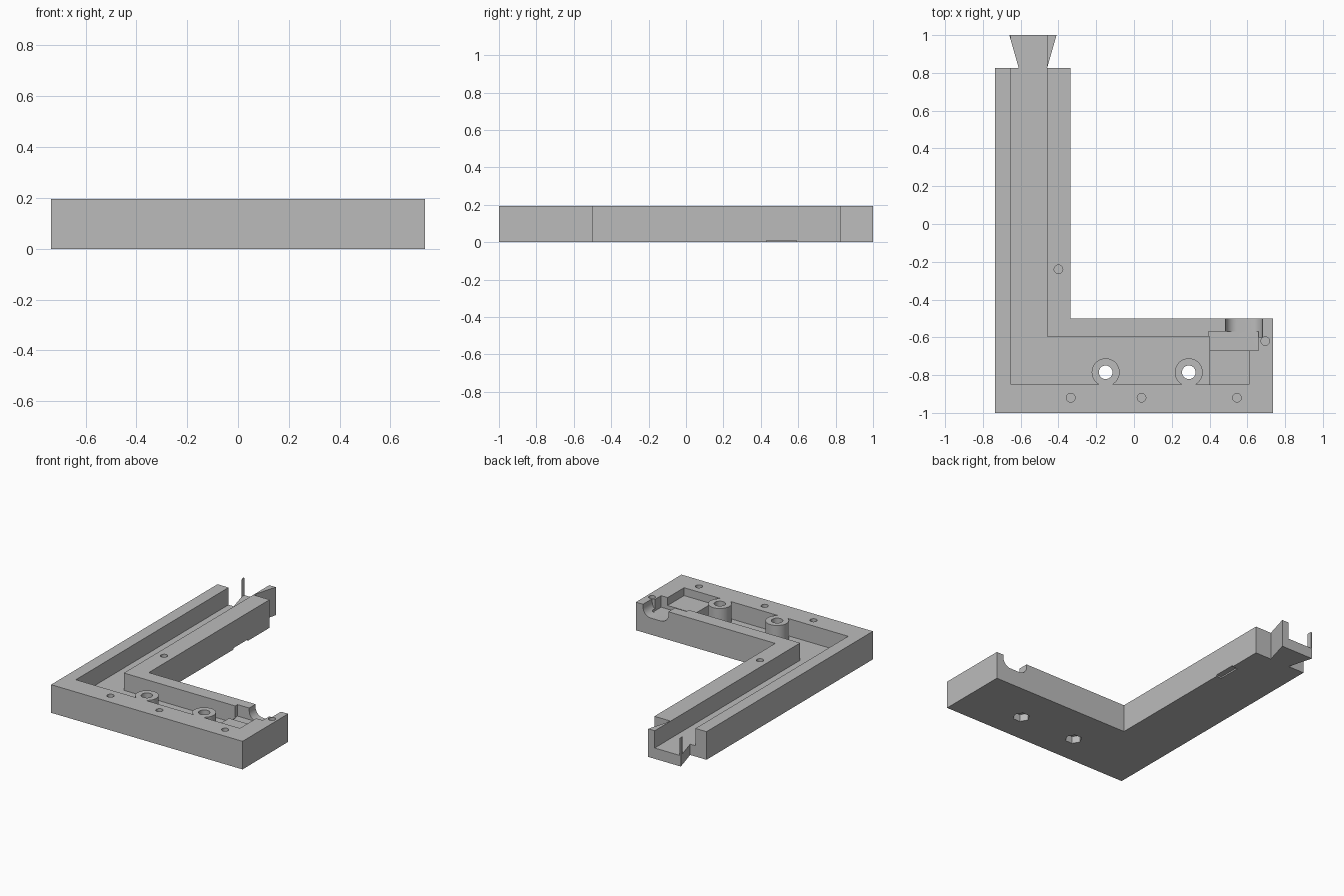
import bpy, bmesh, math

old = bpy.data.objects.get("Cube")
if old:
    bpy.data.objects.remove(old, do_unlink=True)

TOP, FLOOR = 0.195, 0.075
ABOVE = TOP + 0.1

grey = bpy.data.materials.new("plain_grey")
grey.use_nodes = True
grey.diffuse_color = (0.5, 0.5, 0.5, 1)
grey.node_tree.nodes["Principled BSDF"].inputs["Base Color"].default_value = (0.5, 0.5, 0.5, 1)


def prism(name, points, low, high, axis="z"):
    """Extrude a closed outline along z, or an x-z outline along y."""
    bm = bmesh.new()
    place = (lambda a, b, c: (a, b, c)) if axis == "z" else (lambda a, b, c: (a, c, b))
    rings = [[bm.verts.new(place(a, b, h)) for a, b in points] for h in (low, high)]
    bm.faces.new(rings[0])
    bm.faces.new(rings[1])
    n = len(points)
    for i in range(n):
        j = (i + 1) % n
        bm.faces.new((rings[0][i], rings[0][j], rings[1][j], rings[1][i]))
    bmesh.ops.recalc_face_normals(bm, faces=bm.faces)
    mesh = bpy.data.meshes.new(name)
    bm.to_mesh(mesh)
    bm.free()
    mesh.materials.append(grey)
    obj = bpy.data.objects.new(name, mesh)
    bpy.context.collection.objects.link(obj)
    return obj


def box(name, x0, x1, y0, y1, low, high):
    return prism(name, [(x0, y0), (x1, y0), (x1, y1), (x0, y1)], low, high)


def cylinder(name, center, radius, low, high, sides=32):
    angles = [2 * math.pi * i / sides for i in range(sides)]
    ring = [(center[0] + radius * math.cos(a), center[1] + radius * math.sin(a)) for a in angles]
    return prism(name, ring, low, high)


def combine(target, tool, operation="DIFFERENCE"):
    """Apply a boolean and remove the tool."""
    tool.hide_render = True
    mod = target.modifiers.new("cut", "BOOLEAN")
    mod.operation, mod.solver, mod.object = operation, "EXACT", tool
    bpy.context.view_layer.update()
    graph = bpy.context.evaluated_depsgraph_get()
    mesh = bpy.data.meshes.new_from_object(target.evaluated_get(graph))
    target.modifiers.clear()
    target.data = mesh
    bpy.data.objects.remove(tool, do_unlink=True)


# L-shaped body with a dovetail at the end of the long arm
frame = prism("corner_frame", [
    (-0.735, -1), (0.735, -1), (0.735, -0.5), (-0.335, -0.5), (-0.335, 0.825),
    (-0.46, 0.825), (-0.41, 1), (-0.66, 1), (-0.61, 0.825), (-0.735, 0.825)], 0, TOP)

# Deep channel along both arms, open at the dovetail
combine(frame, prism("channel", [
    (-0.65, -0.85), (0.4, -0.85), (0.4, -0.595), (-0.46, -0.595),
    (-0.46, 1.1), (-0.65, 1.1)], FLOOR, ABOVE))

# Shallow pocket, socket recess and rounded cable notch
combine(frame, box("pocket", 0.39, 0.61, -0.85, -0.595, 0.14, ABOVE))
combine(frame, box("socket", 0.395, 0.66, -0.67, -0.57, 0.115, ABOVE))
left, right, base, r = 0.485, 0.68, 0.115, 0.06
notch = [(right, ABOVE), (left, ABOVE)]
for cx, start in ((left + r, math.pi), (right - r, 1.5 * math.pi)):
    for i in range(9):
        a = start + i * math.pi / 16
        notch.append((cx + r * math.cos(a), base + r + r * math.sin(a)))
combine(frame, prism("cable_notch", notch, -0.6, -0.4, axis="y"))

# Screw bosses with through holes and hexagonal nut recesses underneath
for x in (-0.15, 0.29):
    spot = (x, -0.785)
    combine(frame, cylinder("boss", spot, 0.074, 0.03, TOP), "UNION")
    combine(frame, cylinder("bolt_hole", spot, 0.036, -0.1, ABOVE))
    combine(frame, cylinder("nut_recess", spot, 0.055, -0.1, 0.05, sides=6))

# Small pilot holes in the rim
for spot in ((-0.4, -0.24), (0.695, -0.62), (-0.335, -0.92), (0.04, -0.92), (0.545, -0.92)):
    combine(frame, cylinder("pilot_hole", spot, 0.023, 0.06, ABOVE, sides=20))

# Thin pry slot under the inner edge of the long arm
combine(frame, box("pry_slot", -0.375, -0.3, 0.43, 0.59, -0.1, 0.01))

# Smooth the round walls and keep the edges sharp
bpy.ops.object.select_all(action="DESELECT")
frame.select_set(True)
bpy.context.view_layer.objects.active = frame
bpy.ops.object.shade_smooth_by_angle(angle=math.radians(30))
